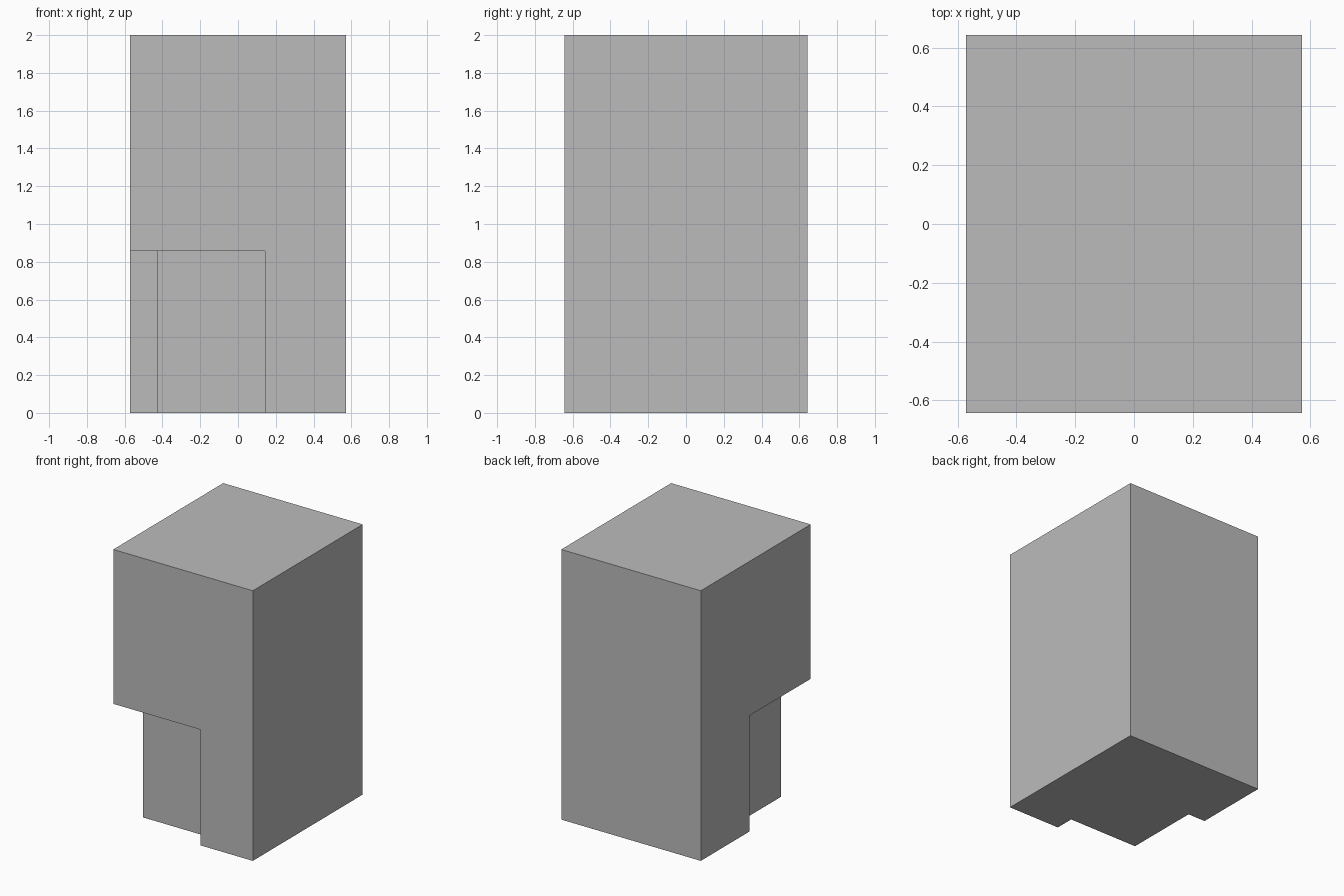
import bpy
import bmesh

cube = bpy.data.objects.get("Cube")
if cube:
    bpy.data.objects.remove(cube, do_unlink=True)

U = 1 / 7                                # design module
W, D, H = 8 * U, 9 * U, 14 * U           # overall block
RECESS_H, STEP = 6 * U, U                # recess height and depth
OVER = 0.2                               # cutter overshoot


def prism(name, outline, z0, z1):
    """Extrude a flat outline between two heights."""
    bm = bmesh.new()
    face = bm.faces.new([bm.verts.new((x, y, z0)) for x, y in outline])
    top = bmesh.ops.extrude_face_region(bm, geom=[face])["geom"]
    for v in top:
        if isinstance(v, bmesh.types.BMVert):
            v.co.z = z1
    bmesh.ops.recalc_face_normals(bm, faces=bm.faces)
    mesh = bpy.data.meshes.new(name)
    bm.to_mesh(mesh)
    bm.free()
    obj = bpy.data.objects.new(name, mesh)
    bpy.context.collection.objects.link(obj)
    return obj


# Plain grey material
grey = bpy.data.materials.new("plain grey")
grey.use_nodes = True
colour = (0.5, 0.5, 0.5, 1)
grey.diffuse_color = colour
grey.node_tree.nodes["Principled BSDF"].inputs["Base Color"].default_value = colour

# Main block
x, y = W / 2, D / 2
block = prism("tower_block", [(-x, -y), (x, -y), (x, y), (-x, y)], 0, H)
block.data.materials.append(grey)

# L-shaped recess wrapping the lower front corner
recess = prism("corner_recess_cutter", [
    (-x - OVER, -y - OVER), (U, -y - OVER), (U, -y + STEP),
    (-x + STEP, -y + STEP), (-x + STEP, U / 2), (-x - OVER, U / 2),
], -OVER, RECESS_H)
recess.data.materials.append(grey)
recess.hide_render = True

cut = block.modifiers.new("corner_recess", "BOOLEAN")
cut.operation = "DIFFERENCE"
cut.solver = "EXACT"
cut.object = recess
bpy.context.view_layer.objects.active = block
bpy.ops.object.modifier_apply(modifier=cut.name)
bpy.data.objects.remove(recess, do_unlink=True)
